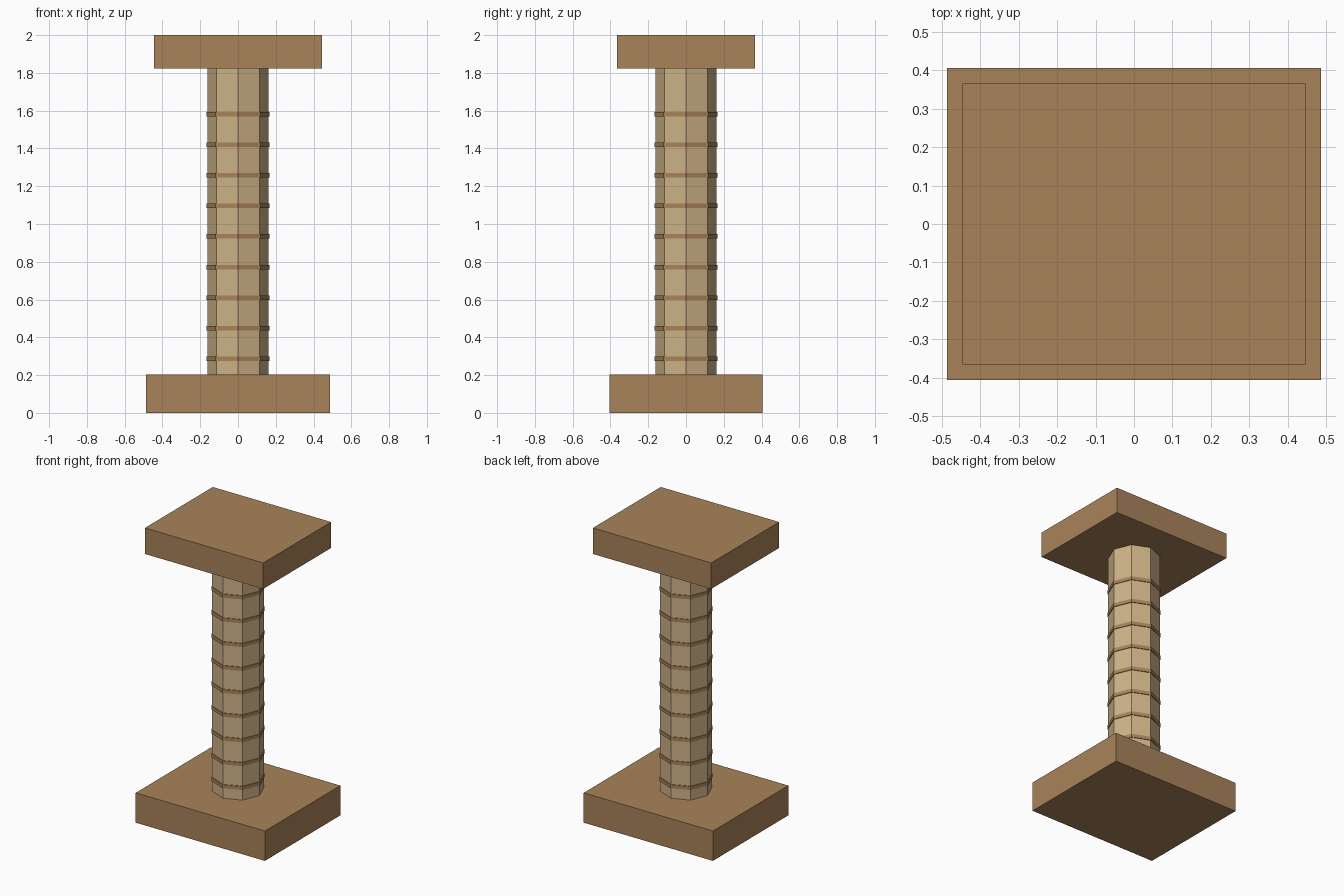
import bpy
import math

cube = bpy.data.objects.get("Cube")
if cube:
    bpy.data.objects.remove(cube, do_unlink=True)


def make_material(name, colour):
    mat = bpy.data.materials.new(name)
    mat.use_nodes = True
    mat.diffuse_color = colour
    mat.node_tree.nodes["Principled BSDF"].inputs["Base Color"].default_value = colour
    return mat


brown = make_material("wood_brown", (0.397, 0.227, 0.102, 1))
tan = make_material("rope_tan", (0.61, 0.445, 0.242, 1))


def finish(name, mat):
    obj = bpy.context.object
    obj.name = name
    obj.data.materials.append(mat)
    return obj


def slab(name, width, depth, bottom, top):
    bpy.ops.mesh.primitive_cube_add(size=1, location=(0, 0, (bottom + top) / 2))
    obj = finish(name, brown)
    obj.scale = (width, depth, top - bottom)


def octagon(name, radius, centre, height, mat):
    # Corners lie on the x and y axes
    bpy.ops.mesh.primitive_cylinder_add(
        vertices=8, radius=radius, depth=height, location=(0, 0, centre))
    finish(name, mat)


BASE_TOP = 0.203
CAP_BOTTOM = 1.823

# Base and top platform
slab("base", 0.972, 0.81, 0, BASE_TOP)
slab("top_platform", 0.89, 0.729, CAP_BOTTOM, 2)

# Post between the slabs
octagon("post", 0.162, (BASE_TOP + CAP_BOTTOM) / 2, CAP_BOTTOM - BASE_TOP, tan)

# Evenly spaced bands around the post
for i in range(9):
    octagon(f"band_{i + 1}", 0.167, 0.286 + i * 0.162, 0.024, brown)
